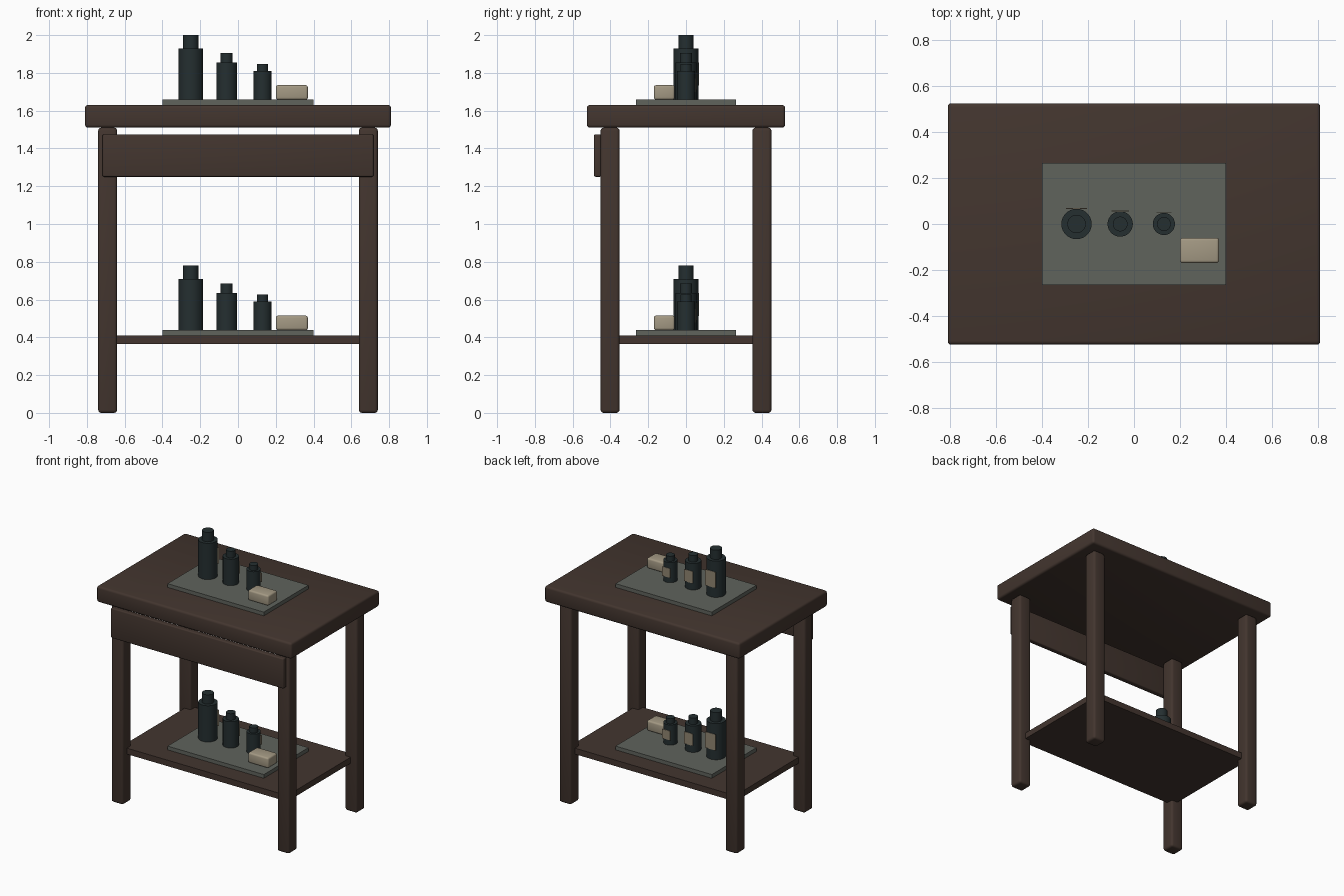
import bpy, bmesh, math
from mathutils import Matrix

if "Cube" in bpy.data.objects:
    bpy.data.objects.remove(bpy.data.objects["Cube"])


def material(name, rgb):
    m = bpy.data.materials.new(name)
    m.diffuse_color = (*rgb, 1)
    m.use_nodes = True
    m.node_tree.nodes["Principled BSDF"].inputs["Base Color"].default_value = m.diffuse_color
    return m


WOOD = material("dark_wood", (0.056, 0.036, 0.028))
SLATE = material("grey_slate", (0.115, 0.125, 0.108))
GLASS = material("dark_glass", (0.018, 0.028, 0.030))
SOAP = material("cream_soap", (0.37, 0.32, 0.23))
PAPER = material("tan_paper", (0.28, 0.235, 0.165))


def finish(name, bm, mat, smooth):
    mesh = bpy.data.meshes.new(name)
    bm.to_mesh(mesh)
    bm.free()
    mesh.materials.append(mat)
    ob = bpy.data.objects.new(name, mesh)
    bpy.context.collection.objects.link(ob)
    if smooth:
        bpy.ops.object.select_all(action='DESELECT')
        bpy.context.view_layer.objects.active = ob
        ob.select_set(True)
        bpy.ops.object.shade_smooth_by_angle(angle=math.radians(35))
    return ob


def box(name, x, y, z, mat, bevel=0.0):
    """Box from three (min, max) ranges with optional rounded edges."""
    bm = bmesh.new()
    bmesh.ops.create_cube(bm, size=1)
    for v in bm.verts:
        for i, (lo, hi) in enumerate((x, y, z)):
            v.co[i] = hi if v.co[i] > 0 else lo
    if bevel:
        bmesh.ops.bevel(bm, geom=bm.edges[:], offset=bevel, segments=3,
                        profile=0.5, affect='EDGES')
    return finish(name, bm, mat, bevel > 0)


def cylinder(name, x, r, z0, z1, mat):
    bm = bmesh.new()
    bmesh.ops.create_cone(bm, cap_ends=True, segments=32, radius1=r, radius2=r,
                          depth=z1 - z0,
                          matrix=Matrix.Translation((x, 0, (z0 + z1) / 2)))
    return finish(name, bm, mat, True)


# Table frame
box("table_top", (-0.81, 0.81), (-0.525, 0.525), (1.51, 1.63), WOOD, 0.016)
box("shelf", (-0.69, 0.69), (-0.402, 0.402), (0.365, 0.41), WOOD)
box("drawer_front", (-0.717, 0.717), (-0.487, -0.447), (1.25, 1.475), WOOD, 0.008)
for sx, side in ((-1, "left"), (1, "right")):
    for sy, end in ((-1, "front"), (1, "back")):
        cx, cy = sx * 0.69, sy * 0.402
        box(f"leg_{end}_{side}", (cx - 0.05, cx + 0.05), (cy - 0.05, cy + 0.05),
            (0, 1.51), WOOD, 0.016)

# bottle: x, body radius, body height, cap radius, total height, label width, label height
BOTTLES = {
    "large": (-0.25, 0.066, 0.272, 0.040, 0.342, 0.090, 0.12),
    "medium": (-0.06, 0.055, 0.198, 0.032, 0.247, 0.075, 0.09),
    "small": (0.13, 0.048, 0.152, 0.030, 0.190, 0.066, 0.07),
}

# The same tray set stands on the table top and on the shelf
for level, z in (("upper", 1.63), ("lower", 0.41)):
    box(f"{level}_tray", (-0.4, 0.4), (-0.265, 0.265), (z, z + 0.028), SLATE)
    base = z + 0.028
    for size, (x, r, h, cap_r, top, lw, lh) in BOTTLES.items():
        cylinder(f"{level}_{size}_bottle", x, r, base, base + h, GLASS)
        cylinder(f"{level}_{size}_cap", x, cap_r, base + h, base + top, GLASS)
        # Flat paper label on the back of the bottle
        mid = base + h * 0.5
        box(f"{level}_{size}_label", (x - lw / 2, x + lw / 2), (r, r + 0.003),
            (mid - lh / 2, mid + lh / 2), PAPER)
    box(f"{level}_soap_bar", (0.2, 0.37), (-0.17, -0.06), (base, base + 0.077), SOAP, 0.012)
